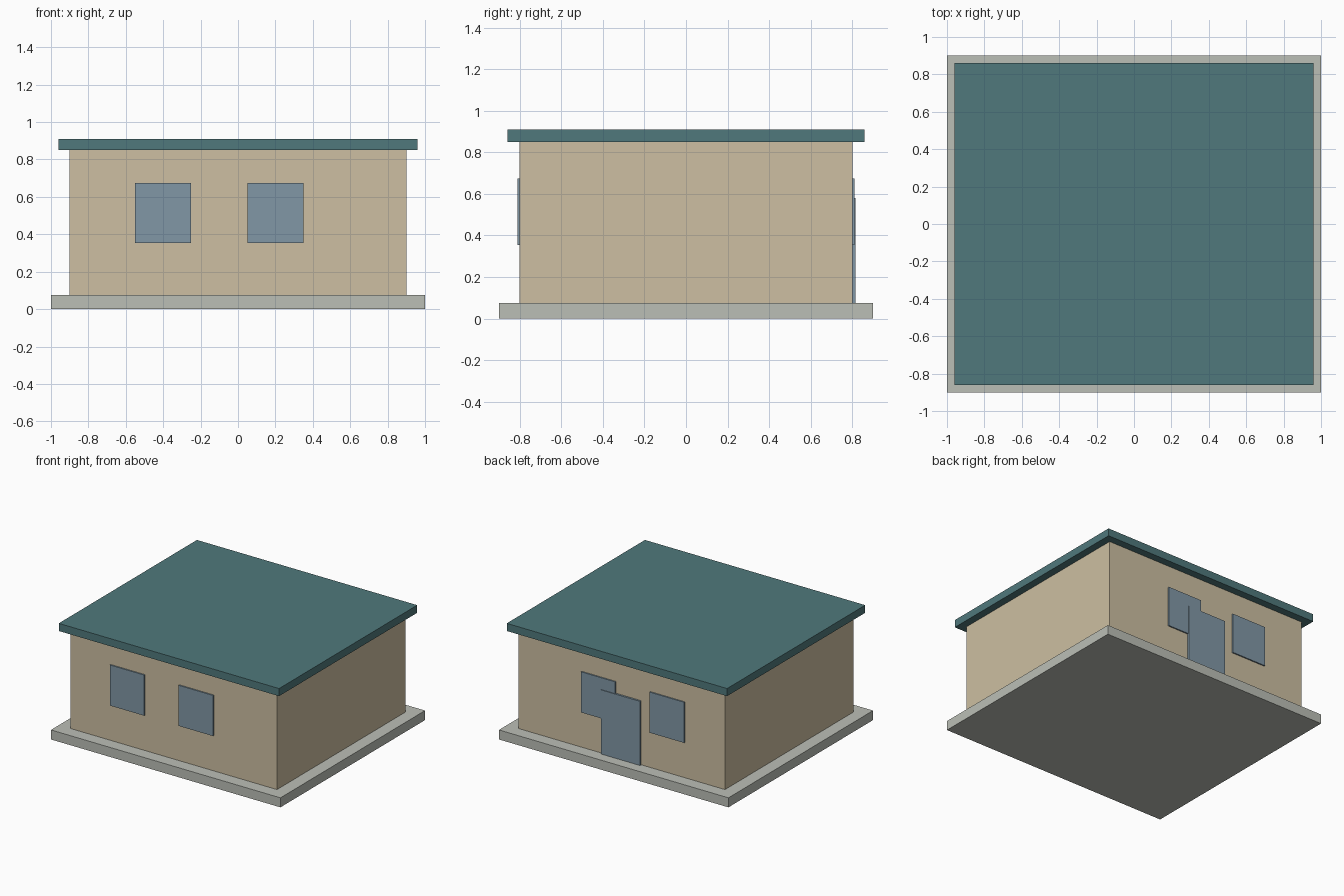
import bpy

if "Cube" in bpy.data.objects:
    bpy.data.objects.remove(bpy.data.objects["Cube"])


def material(name, rgb):
    mat = bpy.data.materials.new(name)
    mat.diffuse_color = (*rgb, 1)
    mat.use_nodes = True
    mat.node_tree.nodes["Principled BSDF"].inputs["Base Color"].default_value = mat.diffuse_color
    return mat


def box(name, x, y, z, mat):
    """Box from (min, max) ranges on each axis."""
    ranges = (x, y, z)
    bpy.ops.mesh.primitive_cube_add(size=1, location=[(a + b) / 2 for a, b in ranges])
    obj = bpy.context.object
    obj.name = name
    obj.scale = [b - a for a, b in ranges]
    bpy.ops.object.transform_apply(location=False, rotation=False, scale=True)
    obj.data.materials.append(mat)
    return obj


stone = material("stone", (0.50, 0.52, 0.47))
plaster = material("plaster", (0.61, 0.52, 0.36))
teal = material("teal", (0.08, 0.19, 0.20))
glass = material("glass", (0.22, 0.31, 0.38))

BASE_TOP, WALL_TOP, ROOF_TOP = 0.075, 0.85, 0.91
WALL_Y = 0.8

# Main stacked volumes
box("foundation", (-1, 1), (-0.9, 0.9), (0, BASE_TOP), stone)
box("walls", (-0.9, 0.9), (-WALL_Y, WALL_Y), (BASE_TOP, WALL_TOP), plaster)
box("roof", (-0.96, 0.96), (-0.86, 0.86), (WALL_TOP, ROOF_TOP), teal)

# Two window panels on the front and two on the back
for side, y in (("front", (-WALL_Y - 0.01, -WALL_Y)), ("back", (WALL_Y, WALL_Y + 0.01))):
    for label, cx in (("left", -0.4), ("right", 0.2)):
        box(f"{side}_window_{label}", (cx - 0.15, cx + 0.15), y, (0.353, 0.673), glass)

# Door on the back, standing slightly prouder than the windows
box("back_door", (-0.17, 0.17), (WALL_Y, WALL_Y + 0.015), (BASE_TOP, 0.58), glass)
